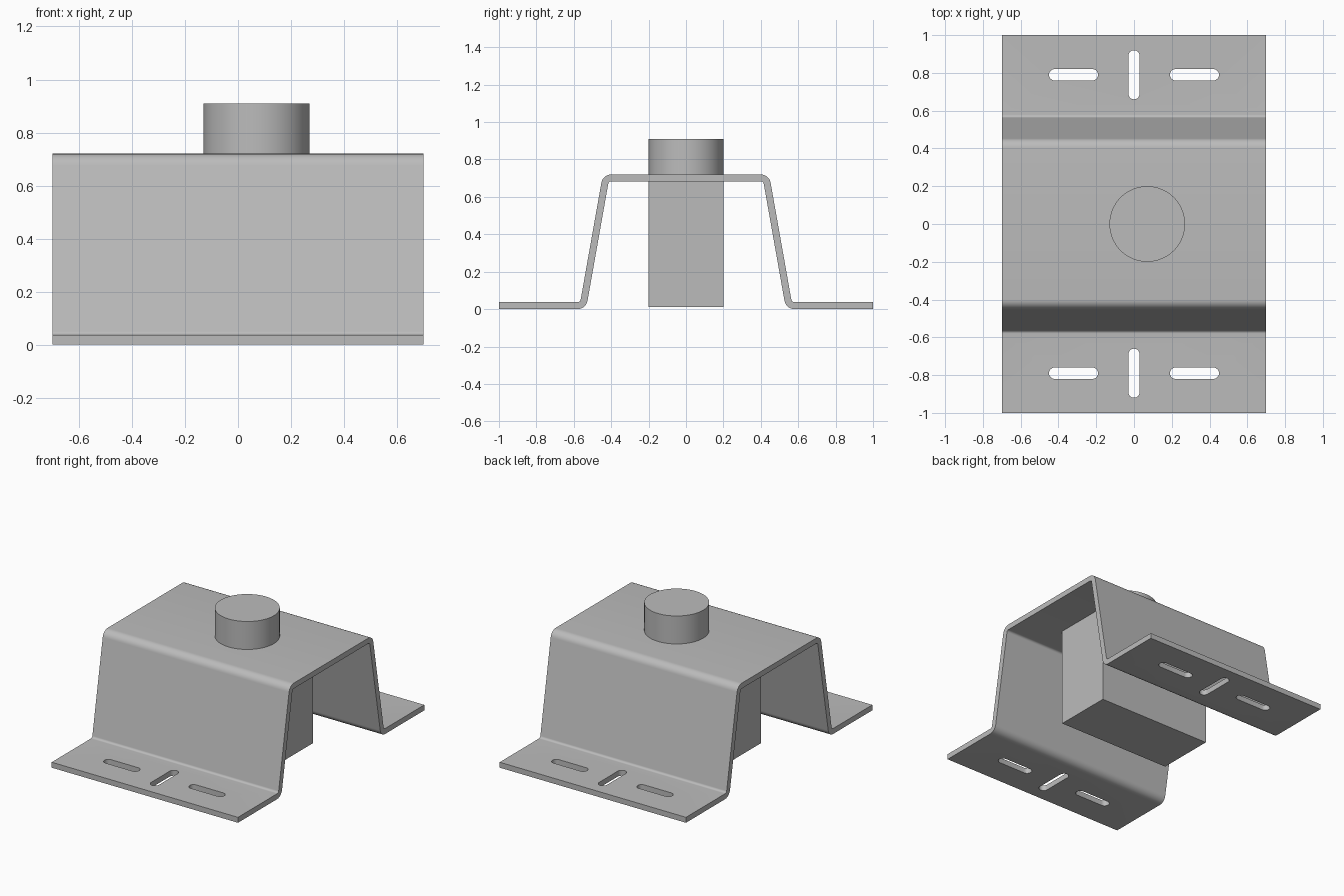
import bpy
import bmesh
import math
from mathutils import Matrix, Vector

if "Cube" in bpy.data.objects:
    bpy.data.objects.remove(bpy.data.objects["Cube"], do_unlink=True)

THICK, TOP, WIDTH = 0.037, 0.72, 1.4
BEND = 0.035  # bend radius of the sheet's middle line

steel = bpy.data.materials.new("grey_steel")
steel.use_nodes = True
GREY = (0.5, 0.5, 0.5, 1)
steel.diffuse_color = GREY
steel.node_tree.nodes["Principled BSDF"].inputs["Base Color"].default_value = GREY


def add_object(name, bm, smooth=False):
    bmesh.ops.recalc_face_normals(bm, faces=bm.faces)
    mesh = bpy.data.meshes.new(name)
    bm.to_mesh(mesh)
    bm.free()
    mesh.materials.append(steel)
    obj = bpy.data.objects.new(name, mesh)
    bpy.context.collection.objects.link(obj)
    if smooth:
        shade(obj)
    return obj


def shade(obj):
    bpy.ops.object.select_all(action="DESELECT")
    obj.select_set(True)
    bpy.context.view_layer.objects.active = obj
    bpy.ops.object.shade_smooth_by_angle(angle=math.radians(30))


def extrude(name, outline, direction):
    """Solid prism from a closed outline."""
    bm = bmesh.new()
    face = bm.faces.new([bm.verts.new(p) for p in outline])
    result = bmesh.ops.extrude_face_region(bm, geom=[face])
    moved = [v for v in result["geom"] if isinstance(v, bmesh.types.BMVert)]
    bmesh.ops.translate(bm, verts=moved, vec=direction)
    return add_object(name, bm)


def sheet_outline(corners, steps=8):
    """Both sides of a bent sheet, with an arc at each inner corner."""
    def normal(d):
        return Vector((-d.y, d.x))

    samples = []
    last = len(corners) - 1
    for i, p in enumerate(corners):
        if i in (0, last):
            d = (corners[1] - p) if i == 0 else (p - corners[i - 1])
            samples.append((p, normal(d.normalized())))
            continue
        d0 = (p - corners[i - 1]).normalized()
        d1 = (corners[i + 1] - p).normalized()
        turn = math.atan2(d0.x * d1.y - d0.y * d1.x, d0.dot(d1))
        side = math.copysign(1, turn)
        start = p - d0 * BEND * math.tan(abs(turn) / 2)
        centre = start + normal(d0) * BEND * side
        for k in range(steps + 1):
            n = Matrix.Rotation(turn * k / steps, 2) @ normal(d0)
            samples.append((centre - n * BEND * side, n))
    upper = [p + n * THICK / 2 for p, n in samples]
    lower = [p - n * THICK / 2 for p, n in samples]
    return upper + lower[::-1]


# Bent bracket: flange, sloped wall, top, sloped wall, flange
half = THICK / 2
right_side = [Vector((0.429, TOP - half)), Vector((0.55, half)), Vector((1, half))]
left_side = [Vector((-p.x, p.y)) for p in reversed(right_side)]
outline = sheet_outline(left_side + right_side)
bracket = extrude("bracket", [(-WIDTH / 2, p.x, p.y) for p in outline], (WIDTH, 0, 0))


# Rounded mounting slots cut through both flanges
def slot_cutter(x, y, along_y, length=0.26, radius=0.03, steps=12):
    points = []
    for end in (0, 1):
        for k in range(steps + 1):
            a = math.pi * (k / steps + end - 0.5)
            u = radius * math.cos(a) + (length / 2 - radius) * (1 - 2 * end)
            v = radius * math.sin(a)
            points.append((x - v, y + u, -0.05) if along_y else (x + u, y + v, -0.05))
    cutter = extrude("slot_cutter", points, (0, 0, 0.15))
    cutter.hide_render = True
    return cutter


cutters = []
for y in (-0.79, 0.79):
    for x in (-0.32, 0, 0.32):
        cutter = slot_cutter(x, y, along_y=(x == 0))
        cutters.append(cutter)
        mod = bracket.modifiers.new("slot", "BOOLEAN")
        mod.operation, mod.solver, mod.object = "DIFFERENCE", "EXACT", cutter
depsgraph = bpy.context.evaluated_depsgraph_get()
cut_mesh = bpy.data.meshes.new_from_object(bracket.evaluated_get(depsgraph))
bracket.modifiers.clear()
bracket.data = cut_mesh
for cutter in cutters:
    bpy.data.objects.remove(cutter, do_unlink=True)
shade(bracket)

# Block hanging under the top
bm = bmesh.new()
size = Vector((0.85, 0.4, TOP - THICK - 0.01))
bmesh.ops.create_cube(bm, size=1, matrix=Matrix.Translation((0, 0, 0.01 + size.z / 2))
                      @ Matrix.Diagonal(size).to_4x4())
add_object("hanging_block", bm)

# Round stud on top, slightly off centre
bm = bmesh.new()
bmesh.ops.create_cone(bm, cap_ends=True, segments=64, radius1=0.2, radius2=0.2, depth=0.19,
                      matrix=Matrix.Translation((0.07, 0, TOP + 0.095)))
add_object("top_stud", bm, smooth=True)
